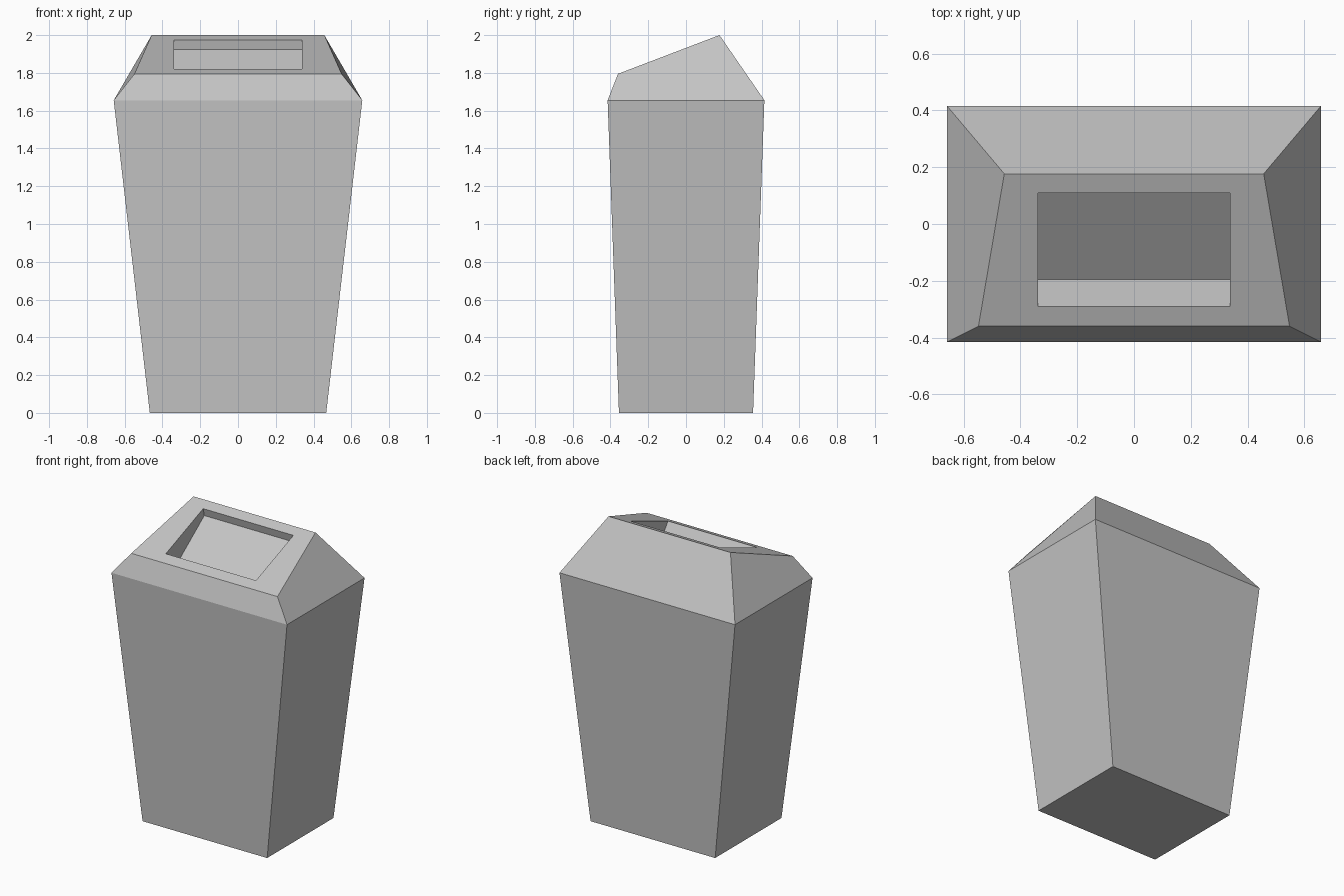
import bpy
import bmesh

cube = bpy.data.objects.get("Cube")
if cube:
    bpy.data.objects.remove(cube, do_unlink=True)

grey = bpy.data.materials.new("grey")
grey.use_nodes = True
grey.diffuse_color = (0.55, 0.55, 0.55, 1)
grey.node_tree.nodes["Principled BSDF"].inputs["Base Color"].default_value = grey.diffuse_color


def ring(bm, front, back):
    """Four corners from (half width, y, z) of the front and back edges."""
    (fx, fy, fz), (bx, by, bz) = front, back
    corners = [(-fx, fy, fz), (fx, fy, fz), (bx, by, bz), (-bx, by, bz)]
    return [bm.verts.new(c) for c in corners]


def loft(name, sections, cap_first=False, cap_last=False):
    """Join successive four-cornered rings with quads."""
    bm = bmesh.new()
    rings = [ring(bm, *s) for s in sections]
    for low, high in zip(rings, rings[1:]):
        for i in range(4):
            j = (i + 1) % 4
            bm.faces.new((low[i], low[j], high[j], high[i]))
    if cap_first:
        bm.faces.new(rings[0][::-1])
    if cap_last:
        bm.faces.new(rings[-1])
    mesh = bpy.data.meshes.new(name)
    bm.to_mesh(mesh)
    bm.free()
    mesh.materials.append(grey)
    obj = bpy.data.objects.new(name, mesh)
    bpy.context.collection.objects.link(obj)
    return obj


RIM = ((0.658, -0.415, 1.655), (0.658, 0.415, 1.655))
TOP_FRONT, TOP_BACK = (0.548, -0.36, 1.795), (0.457, 0.177, 2.0)


def on_slope(half_width, y):
    """Point on the sloping lid top."""
    t = (y - TOP_FRONT[1]) / (TOP_BACK[1] - TOP_FRONT[1])
    return half_width, y, TOP_FRONT[2] + t * (TOP_BACK[2] - TOP_FRONT[2])


# Tapered bin body, closed underneath
loft("bin_body", [((0.467, -0.355, 0), (0.467, 0.355, 0)), RIM], cap_first=True)

# Lid: chamfered sides, sloping top, opening, and recessed chute with tilted flap
HOLE = 0.338
loft("lid_with_chute", [
    RIM,
    (TOP_FRONT, TOP_BACK),
    (on_slope(HOLE, -0.29), on_slope(HOLE, 0.11)),
    ((HOLE, -0.195, 1.69), (HOLE, 0.122, 1.923)),
], cap_last=True)
